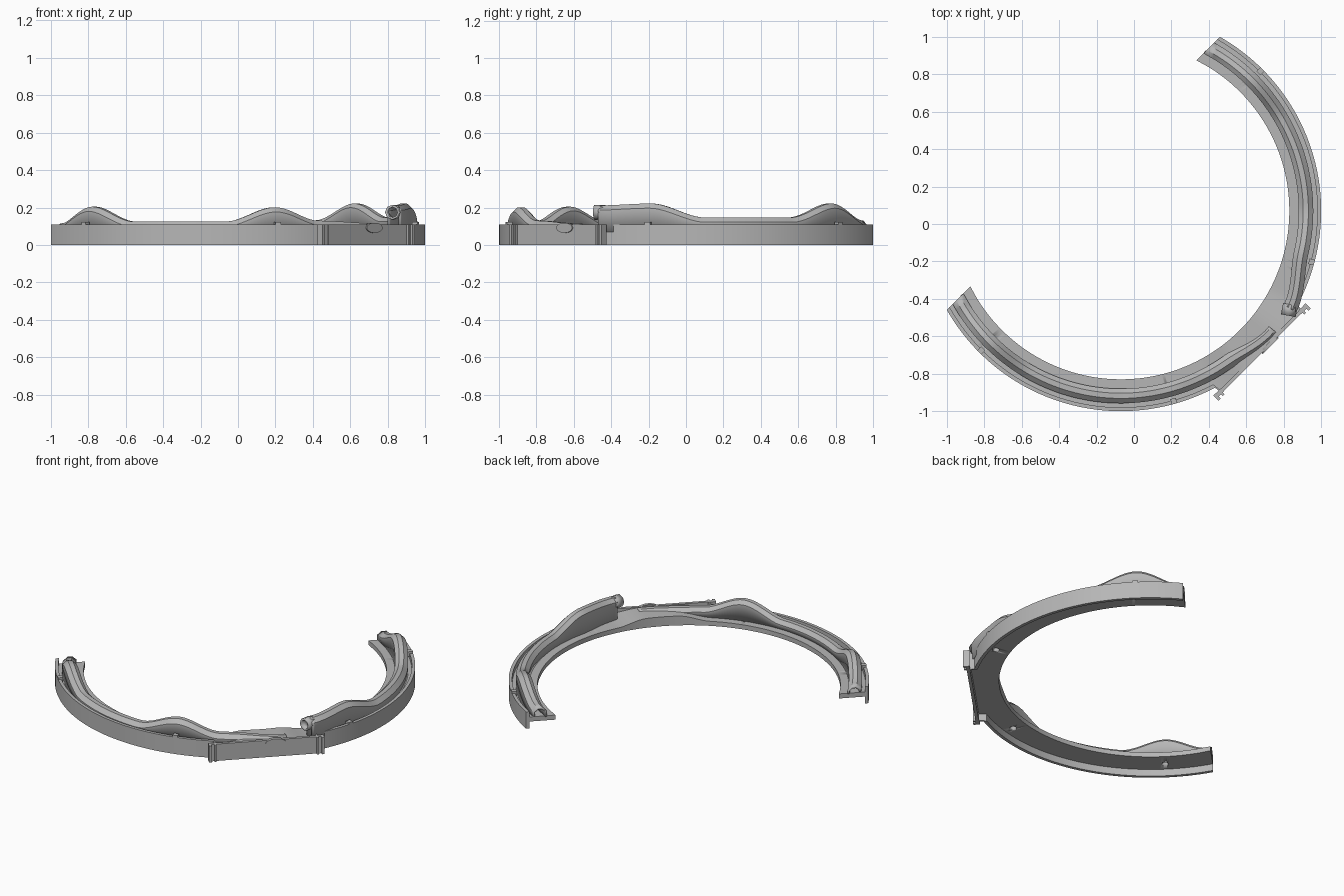
import bpy, bmesh, math
from mathutils import Matrix, Vector

if "Cube" in bpy.data.objects:
    bpy.data.objects.remove(bpy.data.objects["Cube"])

CENTRE = Vector((-0.07, 0.07, 0))
R_OUT, R_IN, R_RAIL = 1.07, 0.90, 0.99
CUT = -0.283            # straight cut across both ends
WALL_TOP, FLOOR_LOW, FLOOR_TOP = 0.11, 0.045, 0.075

grey = bpy.data.materials.new("light grey")
grey.use_nodes = True
colour = (0.47, 0.47, 0.47, 1)
grey.diffuse_color = colour
grey.node_tree.nodes["Principled BSDF"].inputs["Base Color"].default_value = colour


def polar(t, r, z):
    """Point at t degrees from the middle of the arc, clamped to the cut ends."""
    limit = math.degrees(math.acos(CUT / r))
    a = math.radians(max(-limit, min(limit, t)) - 45)
    return CENTRE + Vector((r * math.cos(a), r * math.sin(a), z))


def ease(keys, t):
    """Smooth interpolation through (angle, value) keys."""
    if t <= keys[0][0]:
        return keys[0][1]
    for (a, va), (b, vb) in zip(keys, keys[1:]):
        if t <= b:
            u = (t - a) / (b - a)
            return va + (vb - va) * u * u * (3 - 2 * u)
    return keys[-1][1]


def finish(name, bm, angle=25):
    bmesh.ops.recalc_face_normals(bm, faces=bm.faces)
    mesh = bpy.data.meshes.new(name)
    bm.to_mesh(mesh)
    bm.free()
    mesh.materials.append(grey)
    obj = bpy.data.objects.new(name, mesh)
    bpy.context.collection.objects.link(obj)
    bpy.ops.object.select_all(action='DESELECT')
    obj.select_set(True)
    bpy.context.view_layer.objects.active = obj
    bpy.ops.object.shade_smooth_by_angle(angle=math.radians(angle))
    return obj


def sweep(name, angles, section, closed=True):
    """Sweep a (radius, height) section that may change along the arc."""
    bm = bmesh.new()
    rings = [[bm.verts.new(polar(t, r, z)) for r, z in section(t)] for t in angles]
    n = len(rings[0])
    for p, q in zip(rings, rings[1:]):
        for i in range(n if closed else n - 1):
            j = (i + 1) % n
            bm.faces.new((p[i], p[j], q[j], q[i]))
    if closed:
        bm.faces.new(rings[0])
        bm.faces.new(rings[-1])
    return finish(name, bm)


def block(name, t, r, size, z, shift=0):
    """Box turned to the arc: size is (radial, along, height)."""
    bm = bmesh.new()
    bmesh.ops.create_cube(bm, size=1)
    bmesh.ops.scale(bm, vec=size, verts=bm.verts)
    bmesh.ops.translate(bm, vec=(r, shift, z), verts=bm.verts)
    bmesh.ops.rotate(bm, matrix=Matrix.Rotation(math.radians(t - 45), 3, 'Z'), verts=bm.verts)
    bmesh.ops.translate(bm, vec=CENTRE, verts=bm.verts)
    return finish(name, bm)


def cylinder(name, location, direction, radius, depth, sides, caps=True, scale=(1, 1, 1)):
    bm = bmesh.new()
    bmesh.ops.create_cone(bm, cap_ends=caps, segments=sides, radius1=radius, radius2=radius, depth=depth)
    bmesh.ops.scale(bm, vec=scale, verts=bm.verts)
    turn = Vector(direction).to_track_quat('Z', 'Y').to_matrix()
    bmesh.ops.rotate(bm, matrix=turn, verts=bm.verts)
    bmesh.ops.translate(bm, vec=location, verts=bm.verts)
    return finish(name, bm)


def outer(t):
    """Round outside with a flat tangent panel in the middle."""
    return R_OUT / math.cos(math.radians(t)) if abs(t) <= 16 else R_OUT


ENDS = [-112] + list(range(-104, 105)) + [112]

# Outer wall with the flat panel
sweep("outer_wall", ENDS, lambda t: [(outer(t) - 0.02, 0), (outer(t), 0),
                                     (outer(t), WALL_TOP), (outer(t) - 0.02, WALL_TOP)])


# Thin floor, rising to the wall top behind the panel
def floor_section(t):
    top = ease([(6, WALL_TOP - 0.004), (18, FLOOR_TOP)], abs(t))
    return [(R_IN, FLOOR_LOW), (outer(t) - 0.015, FLOOR_LOW), (outer(t) - 0.015, top), (R_IN, top)]


floor = sweep("floor", ENDS, floor_section)

# Holes through the floor below the raised parts of the rails
for t in (-90, -29.5, 27, 90):
    cutter = cylinder("hole_cutter", polar(t, R_RAIL, 0.06), (0, 0, 1), 0.02, 0.1, 16)
    cutter.hide_render = True
    cutter.hide_set(True)
    cut = floor.modifiers.new("hole", 'BOOLEAN')
    cut.object = cutter
    cut.solver = 'EXACT'


# Wavy hollow rails with a chamfered top
def rail(name, angles, heights, radii):
    def section(t):
        h, r = ease(heights, t), ease(radii, t)
        low = min(FLOOR_TOP - 0.005, h - 0.03)
        return [(r - 0.04, low), (r - 0.04, h - 0.022), (r - 0.016, h),
                (r + 0.012, h), (r + 0.038, h - 0.025), (r + 0.038, low)]
    obj = sweep(name, angles, section, closed=False)
    shell = obj.modifiers.new("thickness", 'SOLIDIFY')
    shell.thickness = 0.012
    shell.offset = -1
    return obj


rail("front_rail", [-112] + list(range(-104, 8)),
     [(-106, 0.115), (-90, 0.205), (-74, 0.125), (-45, 0.125), (-29.5, 0.202), (-15, 0.13), (7, 0.115)],
     [(-10, R_RAIL), (7, 1.03)])
rail("side_rail", list(range(15, 105)) + [112],
     [(15, 0.212), (30, 0.222), (47, 0.147), (74, 0.147), (90, 0.222), (106, 0.13)],
     [(14, 1.045), (32, R_RAIL)])

# Open tube mouth at the raised end of the side rail
mouth = polar(14.5, 1.045, 0.175)
along = polar(13, 1.055, 0) - polar(17, 1.03, 0)
tube = cylinder("rail_mouth", mouth, along, 0.04, 0.06, 8, caps=False)
shell = tube.modifiers.new("thickness", 'SOLIDIFY')
shell.thickness = 0.012

# Clips at both ends of the flat panel
for side, label in ((-1, "front"), (1, "side")):
    block(label + "_clip_neck", 0, 1.06, (0.022, 0.05, WALL_TOP), WALL_TOP / 2, side * 0.315)
    block(label + "_clip_head", 0, 1.067, (0.04, 0.016, WALL_TOP), WALL_TOP / 2, side * 0.34)
    block(label + "_clip_rib", 0, 1.072, (0.025, 0.012, WALL_TOP), WALL_TOP / 2, side * 0.308)

# Oval boss on the panel
cylinder("panel_boss", polar(3, 1.068, 0.092), polar(0, 1, 0) - CENTRE, 0.06, 0.02, 24,
         scale=(1, 0.45, 1))

# Small catches on the wall top beside each raised part
for t in (-90, -29.5, 30, 90):
    block("wall_catch", t, 1.055, (0.03, 0.03, 0.03), 0.107)
